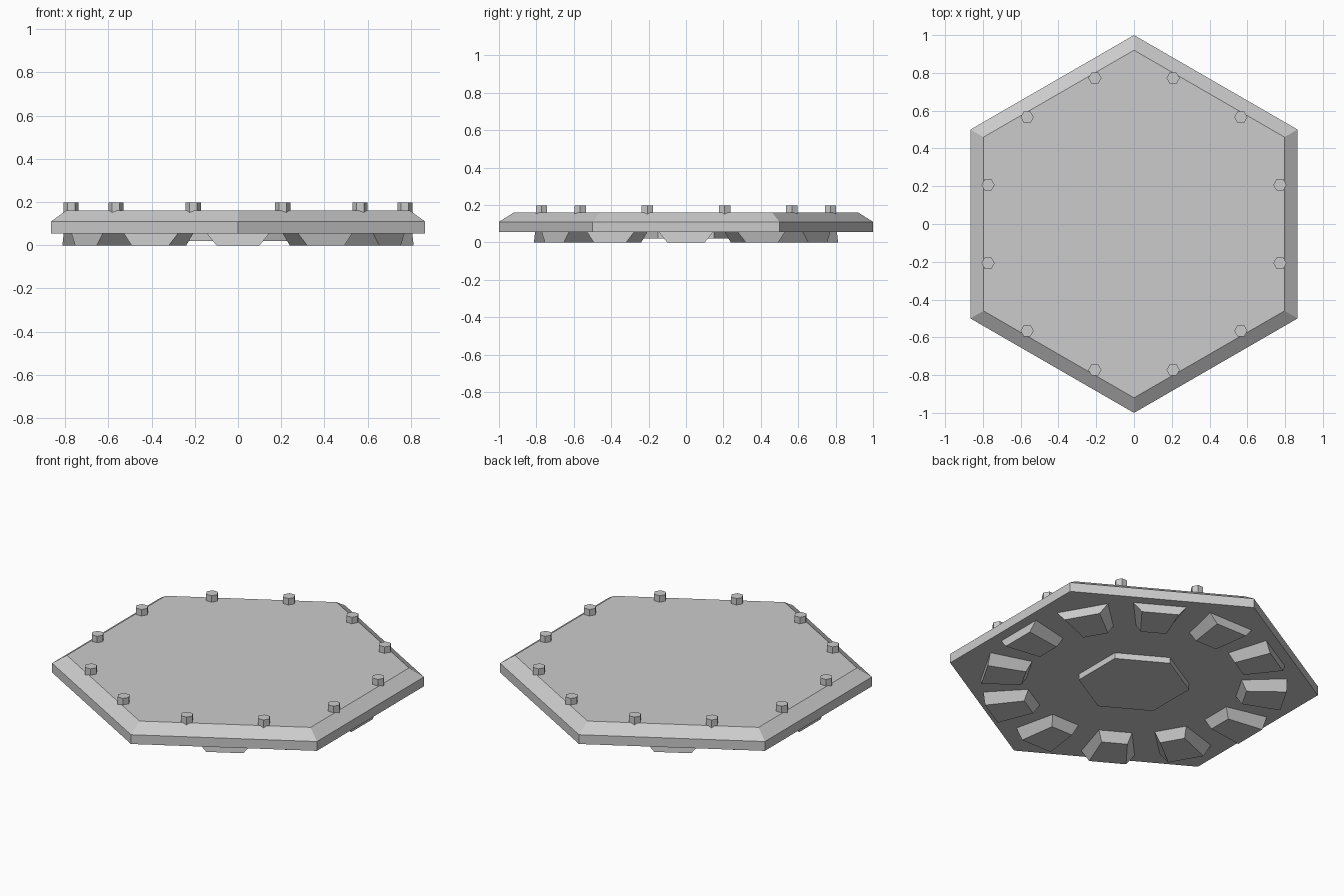
import bpy
from math import pi, sin, cos

# Remove the default object
cube = bpy.data.objects.get("Cube")
if cube:
    bpy.data.objects.remove(cube, do_unlink=True)

GREY = (0.6, 0.6, 0.6, 1.0)
metal = bpy.data.materials.new("plain_grey")
metal.use_nodes = True
metal.diffuse_color = GREY
metal.node_tree.nodes["Principled BSDF"].inputs["Base Color"].default_value = GREY


def stack(name, rings, location=(0, 0, 0), turn=0.0):
    """Closed flat-faced solid through equal-length rings, listed bottom to top."""
    n = len(rings[0])
    verts = [p for ring in rings for p in ring]
    faces = [tuple(reversed(range(n))),
             tuple(range(len(verts) - n, len(verts)))]
    for k in range(len(rings) - 1):
        for i in range(n):
            a, b = k * n + i, k * n + (i + 1) % n
            faces.append((a, b, b + n, a + n))
    mesh = bpy.data.meshes.new(name)
    mesh.from_pydata(verts, [], faces)
    mesh.materials.append(metal)
    obj = bpy.data.objects.new(name, mesh)
    obj.location = location
    obj.rotation_euler.z = turn
    bpy.context.collection.objects.link(obj)
    return obj


def hexagon(radius, z, start=0.0):
    return [(radius * cos(start + i * pi / 3),
             radius * sin(start + i * pi / 3), z) for i in range(6)]


def wedge(inner, outer, inner_half, outer_half, z):
    return [(inner, -inner_half, z), (outer, -outer_half, z),
            (outer, outer_half, z), (inner, inner_half, z)]


# Main hexagonal plate with bevelled upper rim
PLATE_BOTTOM, PLATE_TOP = 0.055, 0.16
stack("plate", [hexagon(1.0, PLATE_BOTTOM, pi / 2),
                hexagon(1.0, 0.11, pi / 2),
                hexagon(0.92, PLATE_TOP, pi / 2)])

# Raised hexagonal boss under the centre
stack("underside_boss", [hexagon(0.30, 0.02, pi / 2),
                         hexagon(0.30, PLATE_BOTTOM, pi / 2)])

# Ring of tapered feet below and bolts above
for k in range(12):
    angle = k * pi / 6
    stack(f"foot_{k + 1}", [wedge(0.60, 0.813, 0.07, 0.10, 0.0),
                            wedge(0.57, 0.807, 0.09, 0.145, PLATE_BOTTOM)],
          turn=angle)
    angle += pi / 12
    stack(f"bolt_{k + 1}", [hexagon(0.035, 0.14), hexagon(0.035, 0.198)],
          location=(0.8 * cos(angle), 0.8 * sin(angle), 0))
